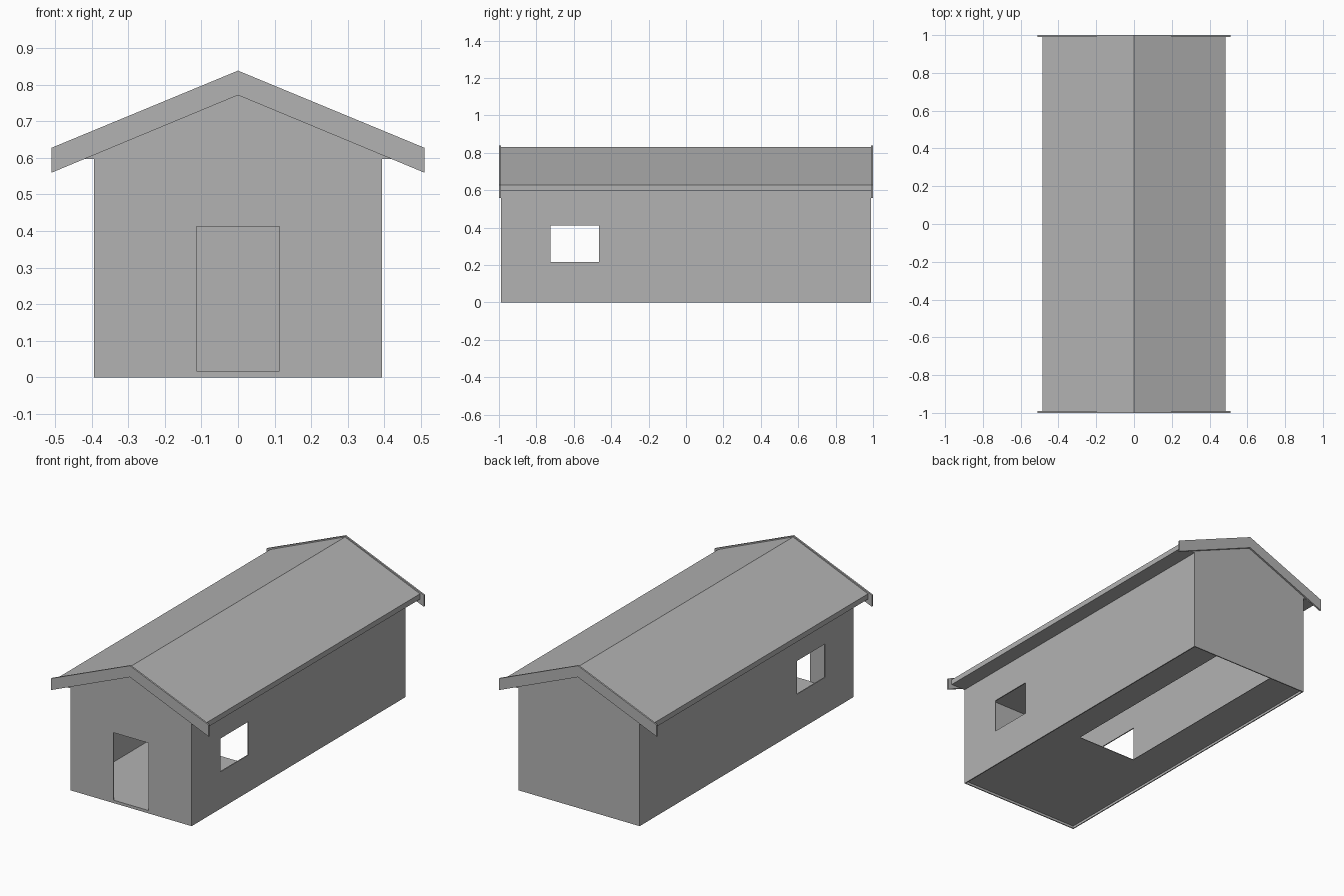
import bpy, bmesh
from mathutils import Vector

if "Cube" in bpy.data.objects:
    bpy.data.objects.remove(bpy.data.objects["Cube"])

W, L, H = 0.393, 0.99, 0.597     # half width, half length, eave height
T = 0.006                        # wall thickness

grey = bpy.data.materials.new("dark_grey")
grey.diffuse_color = (0.45, 0.45, 0.45, 1)
grey.use_nodes = True
grey.node_tree.nodes["Principled BSDF"].inputs["Base Color"].default_value = grey.diffuse_color


def prism(name, pts, axis, a, b):
    """Extrude a 2D outline along 'y' (points are x,z) or 'z' (points are x,y)."""
    def place(p, d):
        return (p[0], d, p[1]) if axis == 'y' else (p[0], p[1], d)
    bm = bmesh.new()
    face = bm.faces.new([bm.verts.new(place(p, a)) for p in pts])
    ext = bmesh.ops.extrude_face_region(bm, geom=[face])
    move = Vector((0, b - a, 0)) if axis == 'y' else Vector((0, 0, b - a))
    bmesh.ops.translate(bm, vec=move,
                        verts=[g for g in ext['geom'] if isinstance(g, bmesh.types.BMVert)])
    bmesh.ops.recalc_face_normals(bm, faces=bm.faces)
    me = bpy.data.meshes.new(name)
    bm.to_mesh(me)
    bm.free()
    me.materials.append(grey)
    ob = bpy.data.objects.new(name, me)
    bpy.context.collection.objects.link(ob)
    return ob


def box(name, x0, x1, y0, y1, z0, z1):
    return prism(name, [(x0, y0), (x1, y0), (x1, y1), (x0, y1)], 'z', z0, z1)


def cut(target, cutter):
    mod = target.modifiers.new("cut", 'BOOLEAN')
    mod.operation, mod.solver, mod.object = 'DIFFERENCE', 'EXACT', cutter
    cutter.hide_render = True
    bpy.context.view_layer.objects.active = target
    bpy.ops.object.modifier_apply(modifier=mod.name)
    bpy.data.objects.remove(cutter)


# Walls: hollow shell with a doorway and a pair of side windows
walls = box("walls", -W, W, -L, L, 0, H)
cut(walls, box("inside_cutter", -W + T, W - T, -L + T, L - T, -0.1, H + 0.1))
cut(walls, box("door_cutter", -0.113, 0.113, -L - 0.1, -L + 0.1, 0.017, 0.412))
cut(walls, box("window_cutter", -1, 1, -0.725, -0.465, 0.216, 0.411))

# Floor: raised slightly, with a large opening running to the back wall
xi, yi = W - T, L - T
prism("floor", [(-xi, -yi), (xi, -yi), (xi, yi), (0.214, yi), (0.214, -0.21),
                (-0.17, -0.21), (-0.17, yi), (-xi, yi)], 'z', 0.014, 0.017)

# Roof: solid gable with flat soffit and short vertical eaves
prism("roof", [(-0.485, H), (0.485, H), (0.485, 0.628), (0, 0.831), (-0.485, 0.628)],
      'y', -L, L)

# Gable trim boards at both ends
trim = [(-0.51, 0.559), (0, 0.771), (0.51, 0.559), (0.51, 0.627), (0, 0.838), (-0.51, 0.627)]
for side, label in ((-1, "front"), (1, "back")):
    prism(label + "_gable_trim", trim, 'y', side * L, side * 1.0)
